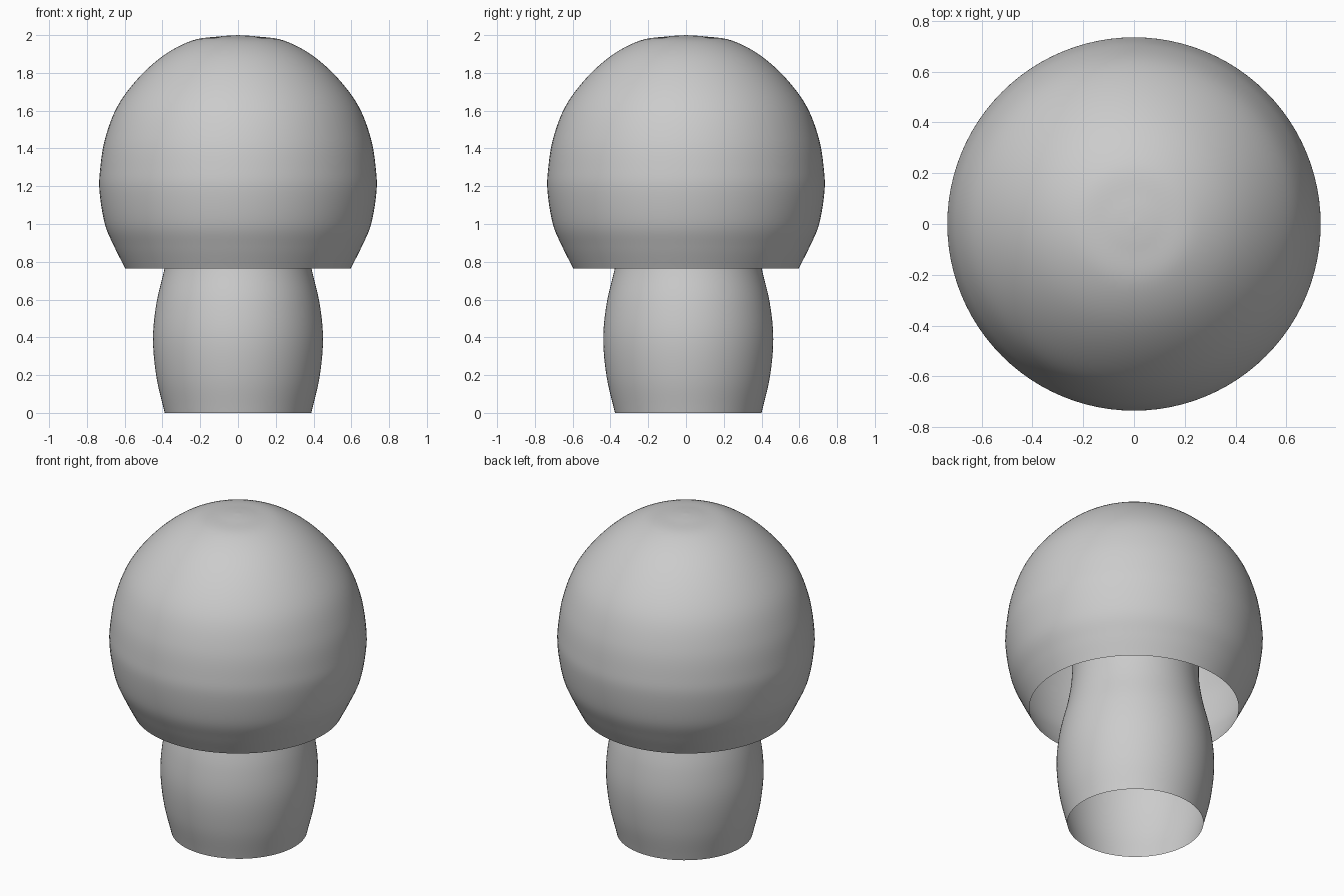
import bpy, bmesh, math
from mathutils import Vector
from mathutils.geometry import interpolate_bezier

if "Cube" in bpy.data.objects:
    bpy.data.objects.remove(bpy.data.objects["Cube"])


def smooth_profile(points, steps=6):
    """Smooth curve through (radius, height) points."""
    p = [Vector((r, 0, z)) for r, z in points]
    out = []
    for i in range(len(p) - 1):
        a, b = p[i], p[i + 1]
        ta = (b - p[i - 1]) / 6 if i > 0 else (b - a) / 3
        tb = (p[i + 2] - a) / 6 if i + 2 < len(p) else (b - a) / 3
        seg = interpolate_bezier(a, a + ta, b - tb, b, steps + 1)
        out += seg if i == 0 else seg[1:]
    return out


def lathe(name, points, location=(0, 0, 0), segments=96):
    bm = bmesh.new()
    verts = [bm.verts.new(v) for v in smooth_profile(points)]
    edges = [bm.edges.new(pair) for pair in zip(verts, verts[1:])]
    bmesh.ops.spin(bm, geom=verts + edges, cent=(0, 0, 0), axis=(0, 0, 1),
                   angle=math.tau, steps=segments, use_merge=True)
    bmesh.ops.remove_doubles(bm, verts=bm.verts, dist=1e-5)
    bmesh.ops.recalc_face_normals(bm, faces=bm.faces)
    # Open shells: make sure the normals point away from the axis
    if sum(f.normal.x * f.calc_center_median().x for f in bm.faces) < 0:
        bmesh.ops.reverse_faces(bm, faces=bm.faces)
    for f in bm.faces:
        f.smooth = True
    mesh = bpy.data.meshes.new(name)
    bm.to_mesh(mesh)
    bm.free()
    obj = bpy.data.objects.new(name, mesh)
    obj.location = location
    bpy.context.collection.objects.link(obj)
    return obj


# Hollow domed cap, open underneath
lathe("cap", [(0.597, 0.765), (0.655, 0.88), (0.705, 1.0), (0.733, 1.17),
              (0.73, 1.29), (0.704, 1.45), (0.64, 1.62), (0.53, 1.77),
              (0.39, 1.895), (0.24, 1.972), (0.1, 1.993), (0, 2.0)])

# Bulging hollow stem, running up inside the cap
lathe("stem", [(0.388, 0), (0.432, 0.19), (0.45, 0.39), (0.432, 0.58),
               (0.388, 0.77), (0.365, 0.92), (0.362, 1.05), (0.362, 1.2)],
      location=(0, 0.012, 0))
